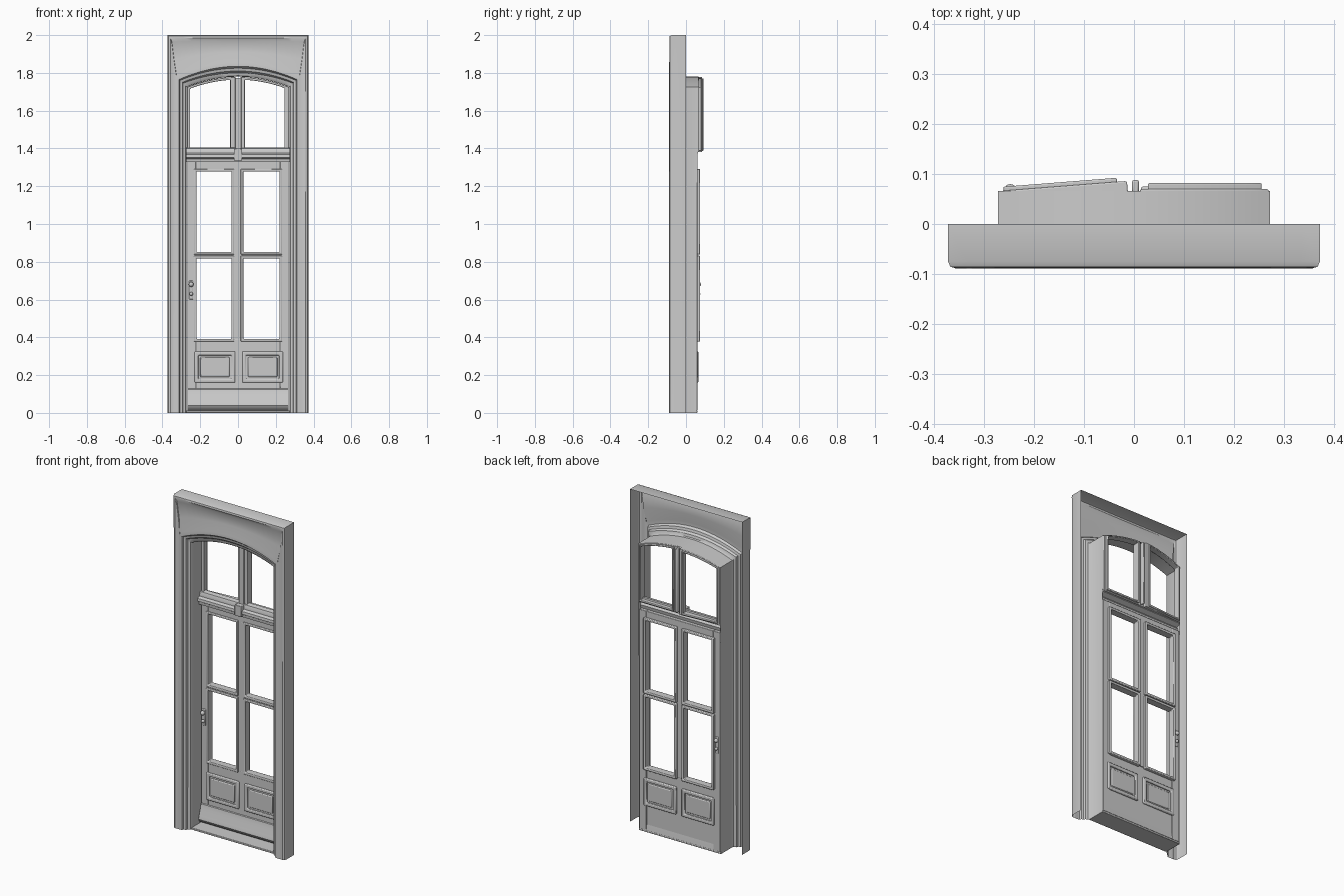
import bpy, bmesh, math
from mathutils import Vector, Matrix

if "Cube" in bpy.data.objects:
    bpy.data.objects.remove(bpy.data.objects["Cube"])

N = 20  # segments along the arch


def finish(name, bm, bevel=0.0):
    bmesh.ops.recalc_face_normals(bm, faces=bm.faces)
    me = bpy.data.meshes.new(name)
    bm.to_mesh(me)
    bm.free()
    ob = bpy.data.objects.new(name, me)
    bpy.context.collection.objects.link(ob)
    if bevel:
        m = ob.modifiers.new("bevel", 'BEVEL')
        m.width, m.segments, m.limit_method = bevel, 2, 'ANGLE'
    bpy.ops.object.select_all(action='DESELECT')
    ob.select_set(True)
    bpy.context.view_layer.objects.active = ob
    bpy.ops.object.shade_smooth_by_angle(angle=math.radians(35))
    return ob


def box(name, x0, x1, y0, y1, z0, z1, bevel=0.003):
    bm = bmesh.new()
    bmesh.ops.create_cube(bm, size=1)
    for v in bm.verts:
        v.co = ((x0 + x1) / 2 + v.co.x * (x1 - x0), (y0 + y1) / 2 + v.co.y * (y1 - y0),
                (z0 + z1) / 2 + v.co.z * (z1 - z0))
    return finish(name, bm, bevel)


def arch(x, w=0.275, spring=1.725, crown=1.78):
    return crown - (crown - spring) * (x / w) ** 2


def ring(name, outer, inner, y0, y1, bevel=0.003):
    # closed frame between two matching (x, z) outlines
    bm = bmesh.new()
    loops = [[bm.verts.new((x, y, z)) for x, z in pts]
             for pts, y in ((outer, y0), (outer, y1), (inner, y1), (inner, y0))]
    n = len(outer)
    for a in range(4):
        A, B = loops[a], loops[(a + 1) % 4]
        for i in range(n):
            j = (i + 1) % n
            bm.faces.new((A[i], A[j], B[j], B[i]))
    return finish(name, bm, bevel)


def rect(x0, x1, z0, z1):
    return [(x0, z0), (x0, z1), (x1, z1), (x1, z0)]


def arched(x0, x1, z0, drop):
    top = [(x0 + (x1 - x0) * i / 8, arch(x0 + (x1 - x0) * i / 8) - drop) for i in range(9)]
    return [(x0, z0)] + top + [(x1, z0)]


def extrude_x(name, profile, x0, x1):
    # (y, z) profile drawn out along x
    bm = bmesh.new()
    f = bm.faces.new([bm.verts.new((x0, y, z)) for y, z in profile])
    r = bmesh.ops.extrude_face_region(bm, geom=[f])
    for v in r['geom']:
        if isinstance(v, bmesh.types.BMVert):
            v.co.x = x1
    return finish(name, bm)


# Surround: open-backed shell lofted from the outer edge to the reveal
def u_loop(w, spring, crown, y_jamb, y_top, power=2):
    pts = [(-w, y_jamb, 0), (-w, (y_jamb + y_top) / 2, spring - 0.01)]
    for i in range(N + 1):
        t = -1 + 2 * i / N
        pts.append((w * t, y_top, crown - (crown - spring) * abs(t) ** power))
    return pts + [(w, (y_jamb + y_top) / 2, spring - 0.01), (w, y_jamb, 0)]


sections = [
    u_loop(0.373, 2.0, 2.0, 0.0, 0.0),
    u_loop(0.373, 2.0, 2.0, -0.07, -0.075),
    u_loop(0.368, 1.995, 1.995, -0.084, -0.086),
    u_loop(0.358, 1.985, 1.985, -0.089, -0.088),
    u_loop(0.350, 1.965, 1.970, -0.089, -0.080),
    u_loop(0.338, 1.87, 1.91, -0.089, -0.076),
    u_loop(0.325, 1.785, 1.855, -0.089, -0.089),
    u_loop(0.312, 1.765, 1.835, -0.088, -0.089),
    u_loop(0.308, 1.76, 1.825, -0.076, -0.076),
    u_loop(0.295, 1.75, 1.81, -0.074, -0.072),
    u_loop(0.291, 1.745, 1.80, -0.062, -0.060),
    u_loop(0.277, 1.73, 1.785, -0.058, -0.056),
    u_loop(0.273, 1.725, 1.78, -0.05, -0.05),
    u_loop(0.273, 1.725, 1.78, 0.056, 0.066),
]
bm = bmesh.new()
rows = [[bm.verts.new(p) for p in s] for s in sections]
for A, B in zip(rows, rows[1:]):
    for i in range(len(A) - 1):
        bm.faces.new((A[i], A[i + 1], B[i + 1], B[i]))
finish("door_surround", bm)

# Threshold and transom
box("threshold", -0.273, 0.273, -0.055, 0.06, 0.0, 0.012)
extrude_x("transom", [(0.055, 1.405), (0.03, 1.40), (0.024, 1.385), (0.024, 1.375), (0.006, 1.368),
                      (0.004, 1.352), (0.016, 1.345), (0.018, 1.328), (0.04, 1.328), (0.045, 1.35),
                      (0.036, 1.362), (0.064, 1.375)], -0.272, 0.272)
box("transom_block", -0.022, 0.022, -0.002, 0.03, 1.335, 1.40)

# Door leaf: stiles and rails
F, B = 0.034, 0.060
box("left_stile", -0.268, -0.222, F, B, 0.012, 1.33)
box("right_stile", 0.222, 0.268, F, B, 0.012, 1.33)
box("middle_stile", -0.032, 0.026, F, B, 0.385, 1.285)
box("top_rail", -0.223, 0.223, F, B, 1.28, 1.33)
box("lower_door_board", -0.223, 0.223, F, 0.055, 0.012, 0.39)
for x0, x1 in ((-0.222, -0.032), (0.026, 0.222)):
    box("glazing_bar", x0, x1, F, B, 0.82, 0.85)
    for z0, z1 in ((0.39, 0.82), (0.85, 1.28)):
        ring("pane_bead", rect(x0 - 0.012, x1 + 0.012, z0 - 0.012, z1 + 0.012),
             rect(x0 + 0.002, x1 - 0.002, z0 + 0.002, z1 - 0.002), F - 0.006, 0.075, 0.004)

# Lower panels with mouldings on both faces
for x0, x1 in ((-0.23, -0.015), (0.023, 0.238)):
    ring("panel_moulding", rect(x0, x1, 0.16, 0.325),
         rect(x0 + 0.02, x1 - 0.02, 0.18, 0.305), F - 0.009, 0.066, 0.005)
    box("raised_panel", x0 + 0.03, x1 - 0.03, F - 0.006, 0.06, 0.19, 0.295, 0.005)

# Weather board along the foot of the door
extrude_x("weather_board", [(0.04, 0.135), (0.03, 0.125), (0.026, 0.10), (0.012, 0.06), (0.008, 0.04),
                            (0.016, 0.025), (0.035, 0.012), (0.06, 0.012), (0.056, 0.04)], -0.268, 0.268)

# Arched upper sashes, the left one standing slightly ajar
right = ring("right_sash", arched(0.012, 0.27, 1.38, 0.002), arched(0.036, 0.247, 1.397, 0.016), 0.036, 0.070)
rbead = ring("right_sash_bead", arched(0.028, 0.256, 1.387, 0.008), arched(0.036, 0.247, 1.397, 0.016), 0.06, 0.082)
left = ring("left_sash", arched(-0.27, -0.012, 1.38, 0.002), arched(-0.254, -0.04, 1.397, 0.016), 0.036, 0.066)
lbead = ring("left_sash_bead", arched(-0.26, -0.032, 1.387, 0.008), arched(-0.254, -0.04, 1.397, 0.016), 0.06, 0.074)
pivot = Vector((-0.27, 0.05, 0))
swing = Matrix.Translation(pivot) @ Matrix.Rotation(math.radians(4.5), 4, 'Z') @ Matrix.Translation(-pivot)
for ob in (left, lbead):
    ob.data.transform(swing)
box("meeting_strip", -0.016, 0.018, 0.03, 0.066, 1.38, 1.774)
box("meeting_lip", -0.004, 0.010, 0.06, 0.088, 1.39, 1.772, 0.004)

# Handle, lock plate and knobs on both faces
box("lock_plate", -0.259, -0.237, 0.029, 0.064, 0.60, 0.70, 0.004)
for y, z, r in ((0.018, 0.68, 0.013), (0.022, 0.63, 0.010), (0.068, 0.68, 0.012), (0.067, 0.63, 0.009)):
    bm = bmesh.new()
    bmesh.ops.create_uvsphere(bm, u_segments=16, v_segments=10, radius=r)
    bmesh.ops.translate(bm, verts=bm.verts, vec=(-0.248, y, z))
    finish("knob", bm)
